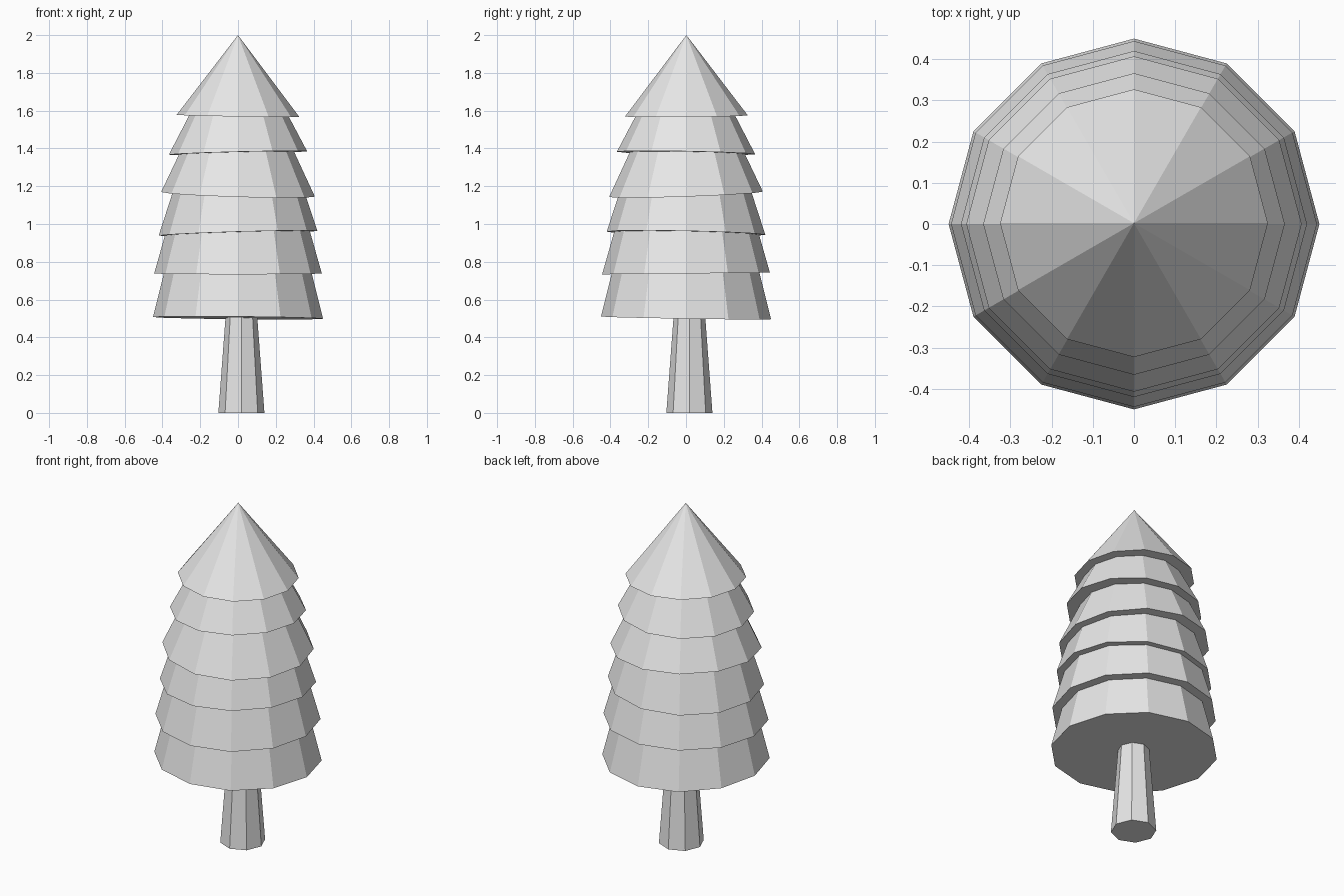
import bpy
import bmesh
from math import cos, sin, tau

cube = bpy.data.objects.get("Cube")
if cube:
    bpy.data.objects.remove(cube, do_unlink=True)

# Single pale grey material for the whole tree
GREY = (0.8, 0.8, 0.8, 1.0)
grey = bpy.data.materials.new("pale_grey")
grey.use_nodes = True
grey.diffuse_color = GREY
grey.node_tree.nodes["Principled BSDF"].inputs["Base Color"].default_value = GREY


def frustum(name, sides, centre, z, height, r_low, r_top, tilt=(0, 0)):
    """Flat-shaded cone or frustum whose rings lean by tilt (rise per x, per y)."""
    bm = bmesh.new()

    def ring(r, level):
        verts = []
        for i in range(sides):
            x, y = r * cos(tau * i / sides), r * sin(tau * i / sides)
            lean = tilt[0] * x + tilt[1] * y
            verts.append(bm.verts.new((centre[0] + x, centre[1] + y, level + lean)))
        return verts

    low = ring(r_low, z)
    bm.faces.new(low[::-1])
    if r_top > 0:
        top = ring(r_top, z + height)
        bm.faces.new(top)
    else:
        apex = bm.verts.new((centre[0], centre[1], z + height))
    for i in range(sides):
        j = (i + 1) % sides
        if r_top > 0:
            bm.faces.new((low[i], low[j], top[j], top[i]))
        else:
            bm.faces.new((low[i], low[j], apex))
    mesh = bpy.data.meshes.new(name)
    bm.to_mesh(mesh)
    bm.free()
    mesh.materials.append(grey)
    obj = bpy.data.objects.new(name, mesh)
    bpy.context.collection.objects.link(obj)
    return obj


# Tapered octagonal trunk, running up into the foliage
frustum("trunk", 8, (0.018, 0.018), 0, 0.56, 0.122, 0.08)

# Overlapping foliage tiers: base height, base radius, top radius, tilt
tiers = [
    (0.503, 0.45, 0.385, (-0.01, -0.016)),
    (0.738, 0.444, 0.37, (0.0, 0.01)),
    (0.951, 0.42, 0.335, (0.03, -0.02)),
    (1.157, 0.407, 0.285, (-0.03, 0.035)),
    (1.376, 0.366, 0.23, (0.025, -0.018)),
]
for n, (z, r_low, r_top, tilt) in enumerate(tiers, 1):
    frustum(f"foliage_tier_{n}", 12, (0, 0), z, 0.26, r_low, r_top, tilt)

# Pointed crown
frustum("foliage_crown", 12, (0, 0.002), 1.572, 0.428, 0.325, 0, (-0.018, 0.01))
